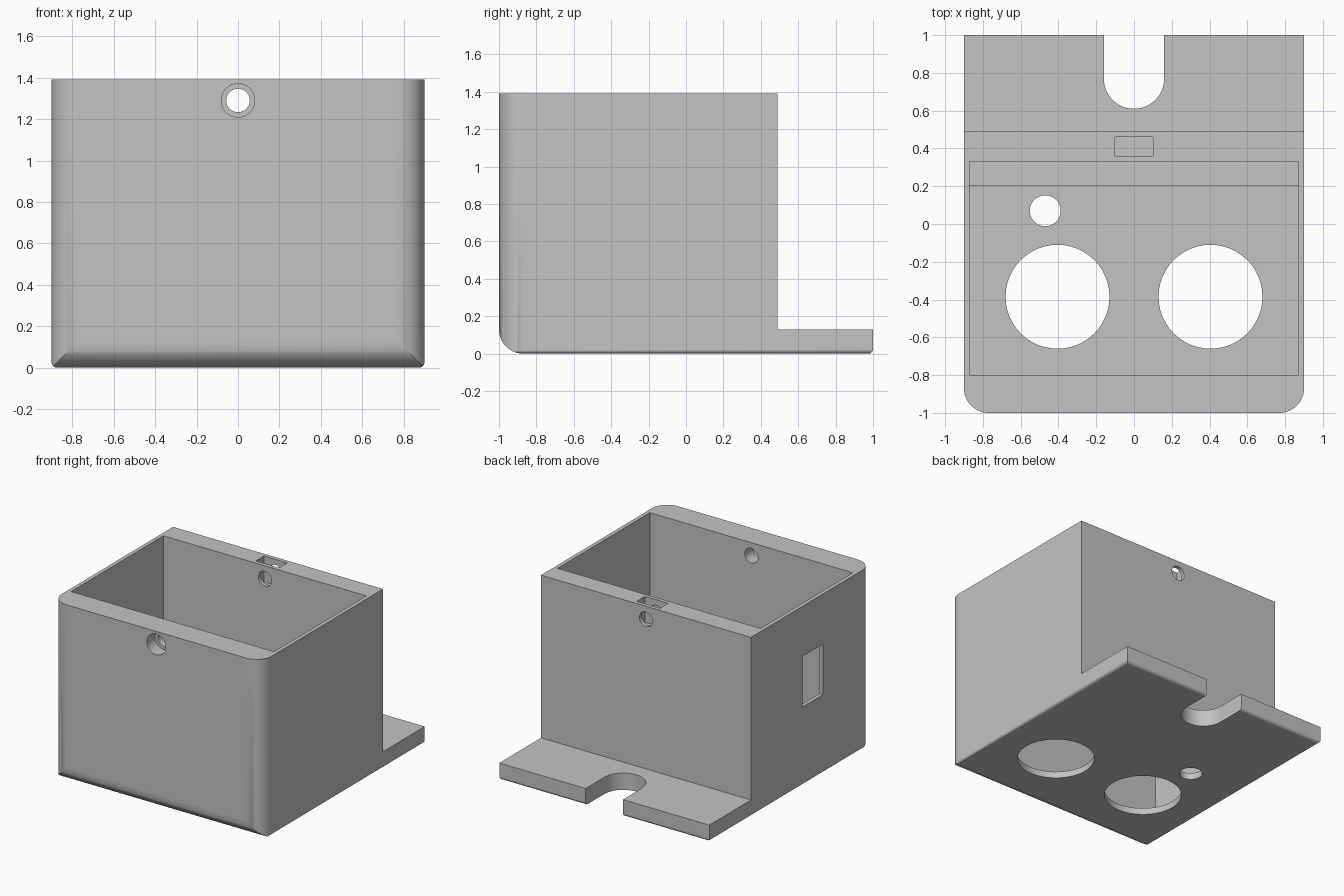
import bpy, bmesh, math

cube = bpy.data.objects.get("Cube")
if cube:
    bpy.data.objects.remove(cube, do_unlink=True)

grey = bpy.data.materials.new("grey plastic")
grey.use_nodes = True
GREY = (0.55, 0.55, 0.55, 1)
grey.diffuse_color = GREY
grey.node_tree.nodes["Principled BSDF"].inputs["Base Color"].default_value = GREY


def arc(cx, cy, r, start, end, steps=12):
    """Points on an arc, angles in degrees."""
    angles = [math.radians(start + (end - start) * i / steps) for i in range(steps + 1)]
    return [(cx + r * math.cos(a), cy + r * math.sin(a)) for a in angles]


def circle(cx, cy, r, steps=48):
    return arc(cx, cy, r, 0, 360, steps)[:-1]


def rect(u0, u1, v0, v1):
    return [(u0, v0), (u1, v0), (u1, v1), (u0, v1)]


def prism(name, axis, outline, low, high):
    """Extrude a 2D outline along an axis."""
    place = {"x": lambda u, v, w: (w, u, v),
             "y": lambda u, v, w: (u, w, v),
             "z": lambda u, v, w: (u, v, w)}[axis]
    bm = bmesh.new()
    base = bm.faces.new([bm.verts.new(place(u, v, low)) for u, v in outline])
    top = bmesh.ops.extrude_face_region(bm, geom=[base])["geom"]
    shift = place(0, 0, high - low)
    bmesh.ops.translate(bm, vec=shift, verts=[g for g in top if isinstance(g, bmesh.types.BMVert)])
    bmesh.ops.recalc_face_normals(bm, faces=bm.faces)
    mesh = bpy.data.meshes.new(name)
    bm.to_mesh(mesh)
    bm.free()
    mesh.materials.append(grey)
    obj = bpy.data.objects.new(name, mesh)
    bpy.context.collection.objects.link(obj)
    return obj


def combine(target, cutter, operation):
    """Apply a boolean and discard the cutter."""
    bpy.context.view_layer.objects.active = target
    mod = target.modifiers.new("cut", "BOOLEAN")
    mod.operation = operation
    mod.solver = "EXACT"
    mod.object = cutter
    bpy.ops.object.modifier_apply(modifier=mod.name)
    bpy.data.objects.remove(cutter, do_unlink=True)


W, H = 0.9, 1.39          # half width, height
BACK, FLANGE = 0.49, 0.13  # back wall position, flange thickness
R, EDGE = 0.13, 0.025      # large and small edge radii
FLOOR, SHELF = 0.05, 0.3   # cavity floor and shelf heights
SCREW_Z = 1.29

# Body: plan outline with rounded front corners and a slot in the flange
plan = (arc(-W + R, -1 + R, R, 180, 270) + arc(W - R, -1 + R, R, 270, 360)
        + [(W, 1), (0.16, 1)] + arc(0, 0.77, 0.16, 0, -180, 24) + [(-0.16, 1), (-W, 1)])
body = prism("sensor_box", "z", plan, -0.1, 1.5)

# Side profile: tall box, thin flange behind, rounded lower front edge
side = (arc(-1 + R, R, R, 180, 270) + arc(1 - EDGE, EDGE, EDGE, 270, 360, 6)
        + [(1, FLANGE), (BACK, FLANGE), (BACK, H), (-1, H)])
combine(body, prism("side_profile", "x", side, -1.1, 1.1), "INTERSECT")

# Front profile: small rounding along the lower side edges
front = (arc(-W + EDGE, EDGE, EDGE, 180, 270, 6) + arc(W - EDGE, EDGE, EDGE, 270, 360, 6)
         + [(W, 1.6), (-W, 1.6)])
combine(body, prism("front_profile", "y", front, -1.2, 1.2), "INTERSECT")

# Cavity with a shelf at the back
cavity = [(-0.8, FLOOR), (0.2, FLOOR), (0.2, SHELF), (0.33, SHELF), (0.33, 1.6), (-0.8, 1.6)]
cutters = [prism("cavity", "x", cavity, -0.87, 0.87)]

# Floor openings
for x in (-0.405, 0.405):
    cutters.append(prism("sensor_hole", "z", circle(x, -0.385, 0.275), -0.1, 0.2))
cutters.append(prism("small_hole", "z", circle(-0.47, 0.07, 0.082, 32), -0.1, 0.2))

# Screw hole through both walls, counterbore in front and nut slot at the back
cutters.append(prism("screw_hole", "y", circle(0, SCREW_Z, 0.057, 32), -1.2, 0.7))
cutters.append(prism("counterbore", "y", circle(0, SCREW_Z, 0.081, 32), -1.2, -0.9))
cutters.append(prism("nut_slot", "z", rect(-0.1, 0.1, 0.36, 0.46), 1.19, 1.6))

# Window in the right wall
cutters.append(prism("side_window", "x", rect(-0.39, -0.14, 0.61, 1.0), -1.1, -0.7))

for cutter in cutters:
    combine(body, cutter, "DIFFERENCE")

# Smooth roundings with sharp edges kept
bpy.ops.object.select_all(action="DESELECT")
body.select_set(True)
bpy.context.view_layer.objects.active = body
bpy.ops.object.shade_smooth_by_angle(angle=math.radians(30))
weighted = body.modifiers.new("weighted_normals", "WEIGHTED_NORMAL")
weighted.keep_sharp = True
